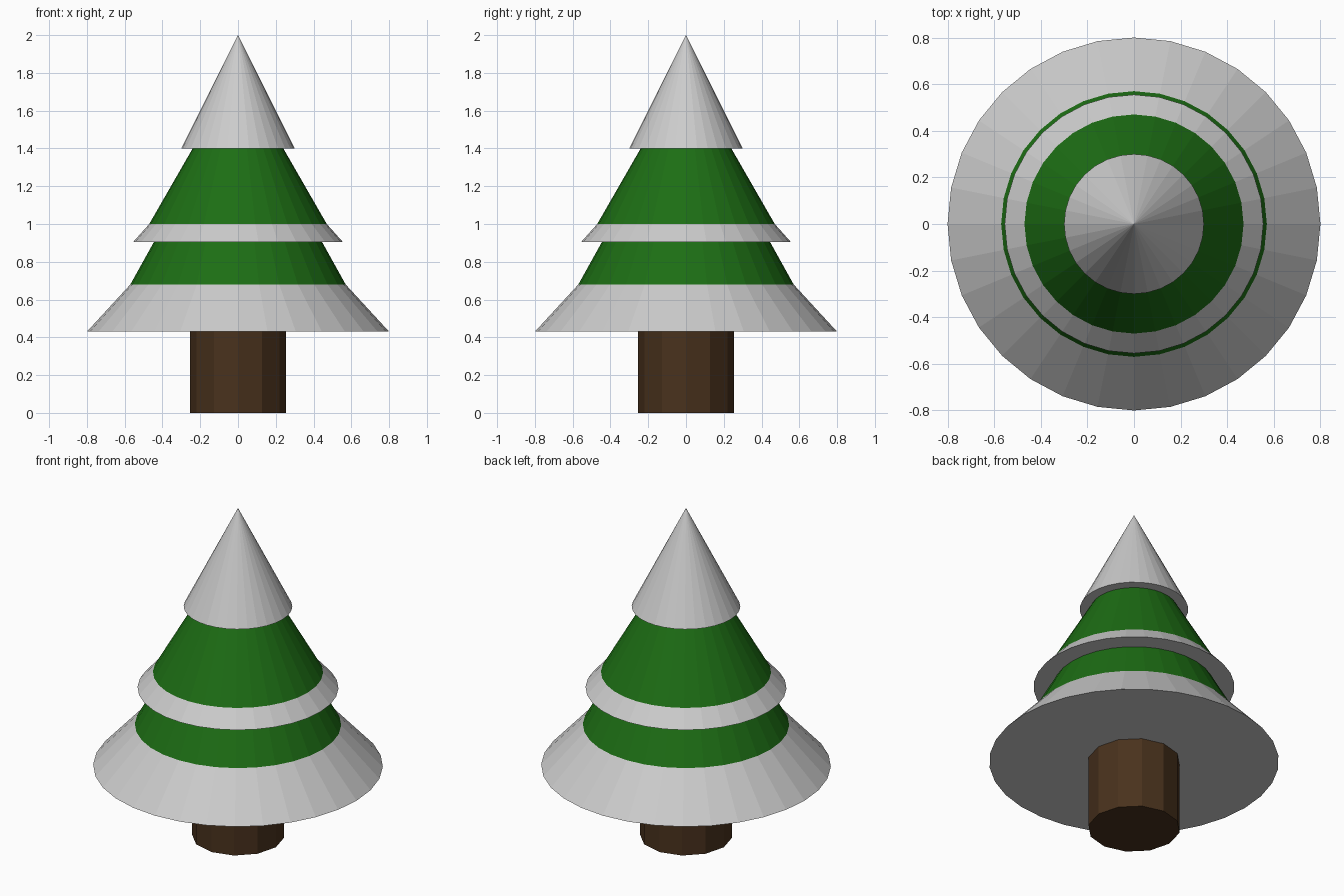
import bpy, bmesh, math

if "Cube" in bpy.data.objects:
    bpy.data.objects.remove(bpy.data.objects["Cube"])


def material(name, color):
    m = bpy.data.materials.new(name)
    m.diffuse_color = (*color, 1.0)
    return m


def lathe(name, profile, sides, mat=None):
    """Revolve (radius, z) points, listed top to bottom, around the z axis."""
    bm = bmesh.new()
    rings = []
    for r, z in profile:
        angles = [2 * math.pi * i / sides for i in range(sides)]
        if r == 0:
            rings.append([bm.verts.new((0, 0, z))] * sides)
        else:
            rings.append([bm.verts.new((r * math.cos(a), r * math.sin(a), z)) for a in angles])
    for top, low in zip(rings, rings[1:]):
        for i in range(sides):
            j = (i + 1) % sides
            corners = dict.fromkeys((top[i], low[i], low[j], top[j]))
            bm.faces.new(list(corners))
    mesh = bpy.data.meshes.new(name)
    bm.to_mesh(mesh)
    bm.free()
    if mat:
        mesh.materials.append(mat)
    obj = bpy.data.objects.new(name, mesh)
    bpy.context.collection.objects.link(obj)
    return obj


green = material("needles", (0.157, 0.014, 0.007)[1::-1] + (0.007,))
green.diffuse_color = (0.012, 0.155, 0.007, 1)
brown = material("bark", (0.066, 0.031, 0.012))

# Trunk, closed underneath
lathe("trunk", [(0.255, 0.43), (0.255, 0), (0, 0)], 12, brown)

# Snow tiers, each with an overhanging underside
lathe("snow_bottom", [(0.57, 0.68), (0.80, 0.43), (0.22, 0.43)], 32)
lathe("snow_middle", [(0.47, 1.0), (0.555, 0.905), (0.445, 0.905)], 32)
lathe("snow_top", [(0, 2.0), (0.30, 1.4), (0.24, 1.4)], 32)

# Green branches between the snow tiers
lathe("branches_lower", [(0.445, 0.905), (0.57, 0.68)], 32, green)
lathe("branches_upper", [(0.24, 1.4), (0.47, 1.0)], 32, green)

for m in bpy.data.materials:
    if m.users and not m.is_grease_pencil:
        m.use_nodes = True
        m.node_tree.nodes["Principled BSDF"].inputs["Base Color"].default_value = m.diffuse_color
